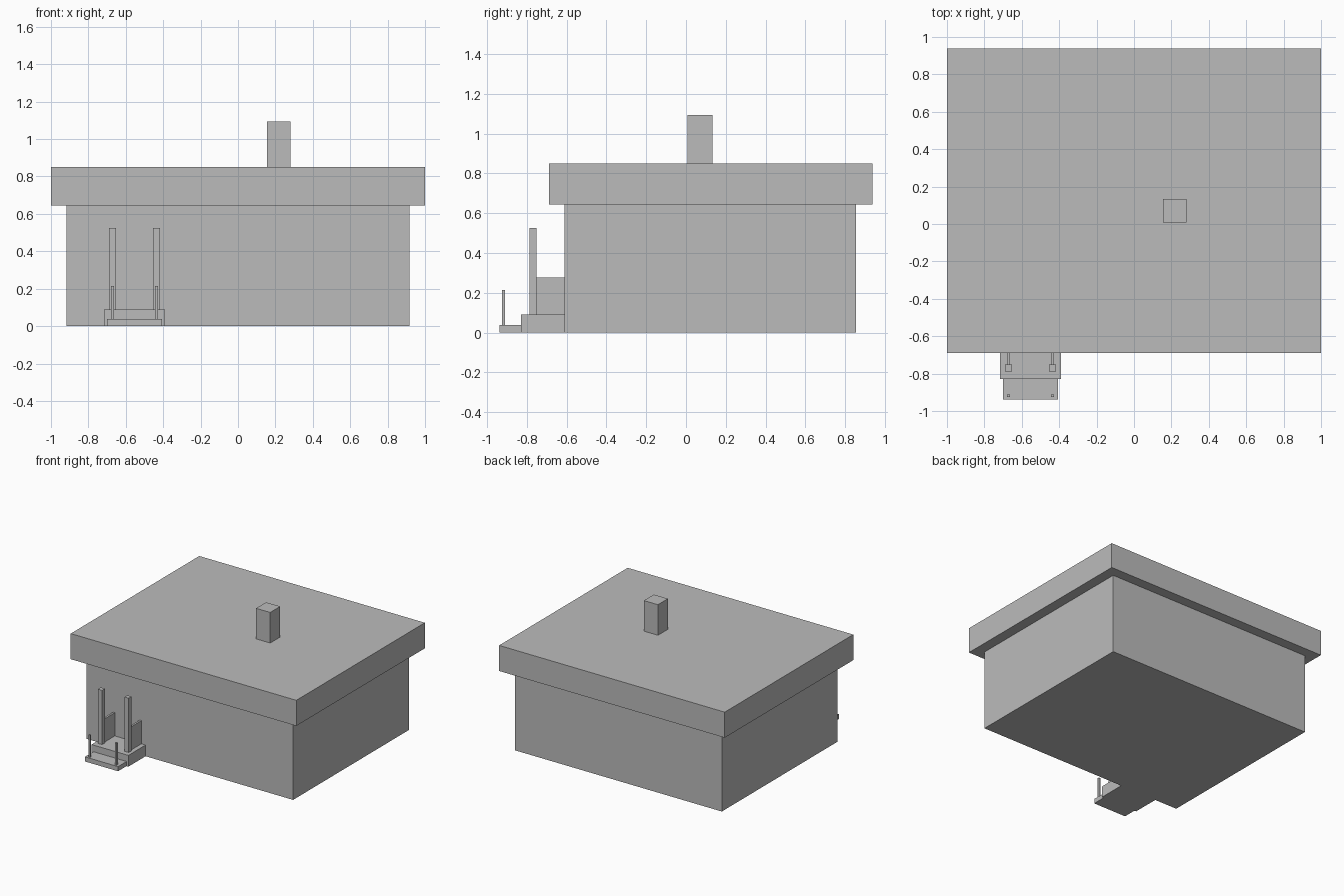
import bpy
import bmesh
from mathutils import Vector

default_cube = bpy.data.objects.get("Cube")
if default_cube:
    bpy.data.objects.remove(default_cube, do_unlink=True)

# One plain grey for the whole building
GREY = (0.5, 0.5, 0.5, 1.0)
grey = bpy.data.materials.new("plain_grey")
grey.use_nodes = True
grey.diffuse_color = GREY
grey.node_tree.nodes["Principled BSDF"].inputs["Base Color"].default_value = GREY


def box(name, x, y, z):
    """Box spanning the (low, high) range on each axis."""
    low, high = (Vector(corner) for corner in zip(x, y, z))
    mesh = bpy.data.meshes.new(name)
    bm = bmesh.new()
    bmesh.ops.create_cube(bm, size=1)
    bmesh.ops.scale(bm, vec=high - low, verts=bm.verts)
    bm.to_mesh(mesh)
    bm.free()
    mesh.materials.append(grey)
    obj = bpy.data.objects.new(name, mesh)
    obj.location = (low + high) / 2
    bpy.context.collection.objects.link(obj)
    return obj


def around(centre, width):
    return centre - width / 2, centre + width / 2


# House body, overhanging flat roof and chimney
WALL_FRONT, WALL_TOP, ROOF_TOP = -0.612, 0.645, 0.85
box("house_body", (-0.917, 0.917), (WALL_FRONT, 0.856), (0, WALL_TOP))
box("flat_roof", (-1, 1), (-0.69, 0.938), (WALL_TOP, ROOF_TOP))
box("chimney", (0.155, 0.28), (0.008, 0.134), (ROOF_TOP, 1.095))

# Porch platform with a lower step in front
PORCH_X, PORCH_FRONT, PORCH_TOP, STEP_TOP = -0.554, -0.83, 0.09, 0.037
box("porch_platform", around(PORCH_X, 0.326), (PORCH_FRONT, WALL_FRONT), (0, PORCH_TOP))
box("porch_step", around(PORCH_X, 0.294), (-0.938, PORCH_FRONT), (0, STEP_TOP))

# Matching posts, railing panels and step rods on both sides
for side, sign in (("right", -1), ("left", 1)):
    x = PORCH_X + sign * 0.118
    box(f"porch_post_{side}", around(x, 0.037), (-0.788, -0.751), (PORCH_TOP, 0.525))
    box(f"railing_panel_{side}", around(x, 0.016), (-0.751, WALL_FRONT), (PORCH_TOP, 0.276))
    box(f"step_rod_{side}", around(x, 0.016), (-0.925, -0.911), (STEP_TOP, 0.215))
